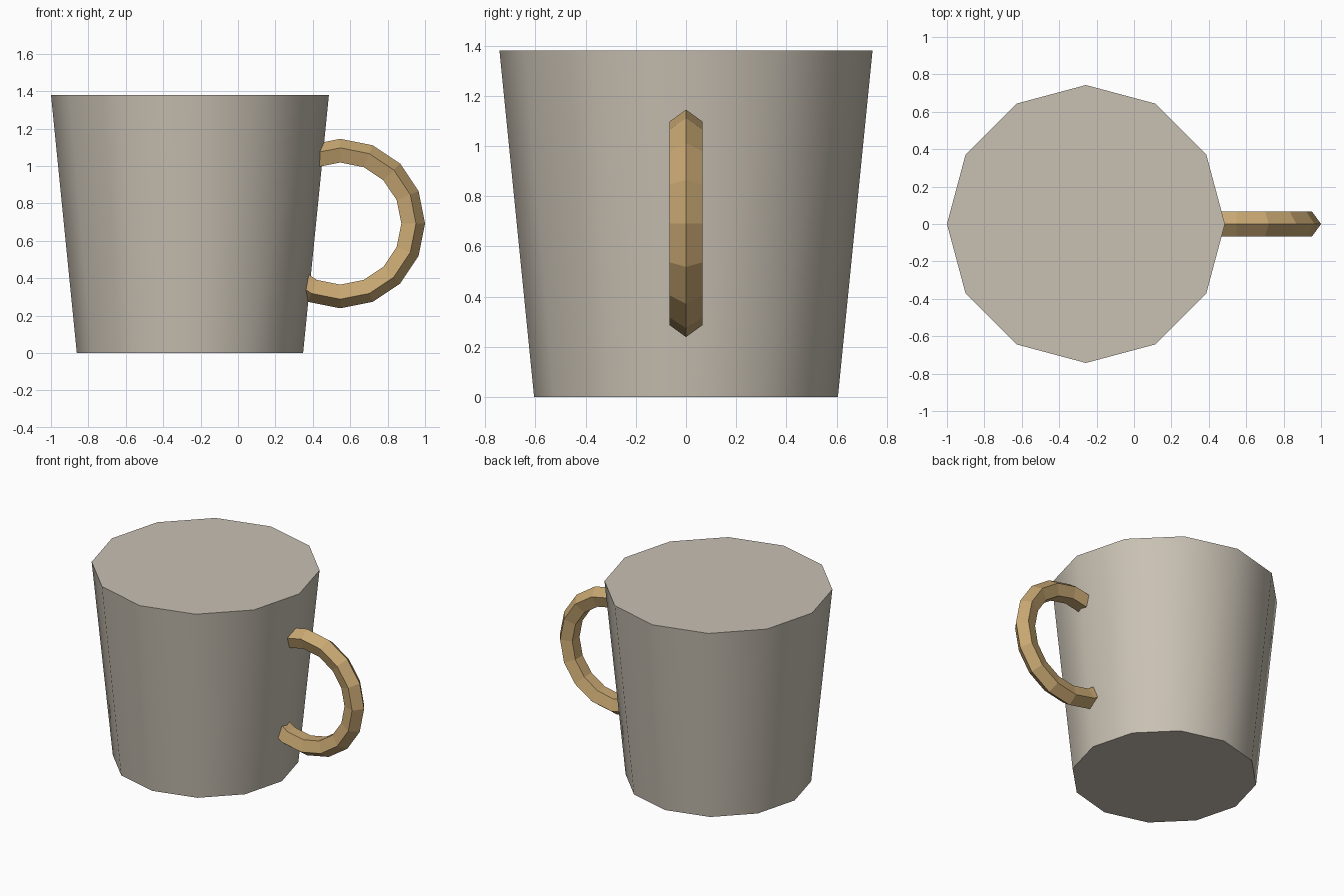
import bpy, bmesh, math

if "Cube" in bpy.data.objects:
    bpy.data.objects.remove(bpy.data.objects["Cube"])


def material(name, rgb):
    m = bpy.data.materials.new(name)
    m.diffuse_color = (*rgb, 1.0)
    m.use_nodes = True
    m.node_tree.nodes["Principled BSDF"].inputs["Base Color"].default_value = m.diffuse_color
    return m


def make_object(name, bm, mat):
    bmesh.ops.recalc_face_normals(bm, faces=bm.faces)
    me = bpy.data.meshes.new(name)
    bm.to_mesh(me)
    bm.free()
    me.materials.append(mat)
    ob = bpy.data.objects.new(name, me)
    bpy.context.collection.objects.link(ob)
    return ob


stone = material("warm_grey", (0.58, 0.53, 0.45))
tan = material("tan", (0.58, 0.39, 0.17))

# Mug body: solid 12-sided tapered cup, smooth wall and flat ends
CX, HEIGHT, R_BOTTOM, R_TOP, SIDES = -0.257, 1.38, 0.605, 0.743, 12
bm = bmesh.new()
rings = []
for z, r in ((0, R_BOTTOM), (HEIGHT, R_TOP)):
    rings.append([bm.verts.new((CX + r * math.cos(2 * math.pi * i / SIDES),
                                r * math.sin(2 * math.pi * i / SIDES), z))
                  for i in range(SIDES)])
for i in range(SIDES):
    j = (i + 1) % SIDES
    bm.faces.new((rings[0][i], rings[0][j], rings[1][j], rings[1][i]))
for ring in rings:
    bm.faces.new(ring)
body = make_object("mug_body", bm, stone)
bpy.context.view_layer.objects.active = body
body.select_set(True)
bpy.ops.object.shade_smooth_by_angle(angle=math.radians(40))

# Handle: five-sided tube swept round an arc whose ends are buried in the body
HX, HZ, MAJOR, MINOR, N = 0.547, 0.692, 0.383, 0.070, 5
bm = bmesh.new()
rings = []
for k in range(-6, 7):
    a = math.radians(22.5 * k)
    ring = []
    for i in range(N):
        t = 2 * math.pi * i / N
        d = MAJOR + MINOR * math.cos(t)
        ring.append(bm.verts.new((HX + d * math.cos(a), MINOR * math.sin(t),
                                  HZ + d * math.sin(a))))
    rings.append(ring)
for r0, r1 in zip(rings, rings[1:]):
    for i in range(N):
        j = (i + 1) % N
        bm.faces.new((r0[i], r0[j], r1[j], r1[i]))
bm.faces.new(rings[0])
bm.faces.new(rings[-1])
make_object("handle", bm, tan)
